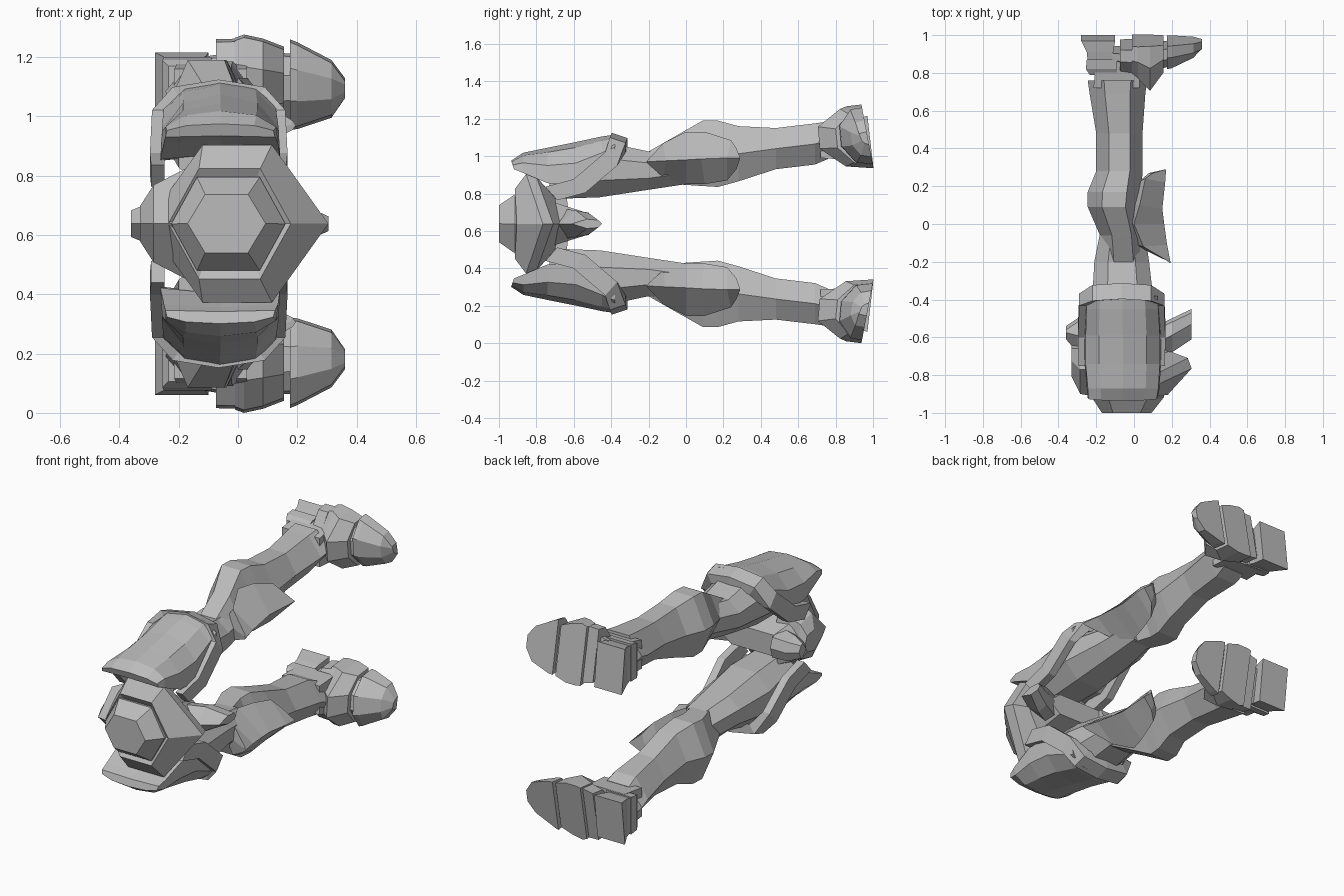
import bpy, bmesh

MID = 0.638  # the two legs mirror across this height

grey = bpy.data.materials.new("plain_grey")
grey.diffuse_color = (0.5, 0.5, 0.5, 1)


def loft(name, rings, mirror=True):
    """Skin closed rings of points, cap both ends, optionally mirror in z."""
    bm = bmesh.new()
    for flip in ((False, True) if mirror else (False,)):
        loops = [[bm.verts.new((x, y, 2 * MID - z if flip else z)) for x, y, z in r]
                 for r in rings]
        n = len(loops[0])
        for a, b in zip(loops, loops[1:]):
            for i in range(n):
                j = (i + 1) % n
                bm.faces.new((a[i], a[j], b[j], b[i]))
        bm.faces.new(loops[0])
        bm.faces.new(loops[-1])
    bmesh.ops.recalc_face_normals(bm, faces=bm.faces)
    mesh = bpy.data.meshes.new(name)
    bm.to_mesh(mesh)
    bm.free()
    mesh.materials.append(grey)
    obj = bpy.data.objects.new(name, mesh)
    bpy.context.collection.objects.link(obj)
    return obj


def hexa(y, x0, x1, z0, z1, frac=0.45, bend=0.0):
    """Hexagon across y with its points on the x sides; bend sweeps them back."""
    cx, cz, rx, rz = (x0 + x1) / 2, (z0 + z1) / 2, (x1 - x0) / 2, (z1 - z0) / 2
    shape = [(1, 0), (frac, 1), (-frac, 1), (-1, 0), (-frac, -1), (frac, -1)]
    return [(cx + u * rx, y + (bend if v == 0 else 0), cz + v * rz) for u, v in shape]


def box(y, x0, x1, z0, z1, tilt=0.0):
    return [(x0, y, z0), (x1, y, z0), (x1, y - tilt, z1), (x0, y - tilt, z1)]


def octa(y, x0, x1, z0, z1):
    cx, cz, rx, rz = (x0 + x1) / 2, (z0 + z1) / 2, (x1 - x0) / 2, (z1 - z0) / 2
    shape = [(1, .4), (.5, 1), (-.5, 1), (-1, .4), (-1, -.4), (-.5, -1), (.5, -1), (1, -.4)]
    return [(cx + u * rx, y, cz + v * rz) for u, v in shape]


def foot(x, z0, z1, top, recess=0.0):
    """Foot section across x: tilted sole at high y, arched instep at low y."""
    sole = lambda z: 1 - 0.19 * (z - 0.95) - recess
    w = z1 - z0
    side = top + (sole(z0) - top) * 0.5
    return [(x, sole(z0), z0), (x, sole(z1), z1), (x, side - .03, z1 - .01),
            (x, top, z0 + w * .68), (x, top + .01, z0 + w * .32), (x, side, z0 + .01)]


# Waist cap and flared belt collar
loft("waist", [hexa(-1, -.17, .093, .54, .737, .55),
               hexa(-.915, -.225, .16, .48, .795, .55),
               hexa(-.8, -.2, .14, .5, .77, .5)], False)
loft("belt_collar", [hexa(-.885, -.2, .14, .5, .776, .52),
                     hexa(-.915, -.235, .178, .452, .824, .5, .01),
                     hexa(-.855, -.31, .305, .372, .904, .38, .09),
                     hexa(-.80, -.30, .285, .385, .89, .38, .09),
                     hexa(-.70, -.22, .18, .5, .776, .5, .03)], False)

# Pelvis core with pointed guards front and back
loft("pelvis", [hexa(-.80, -.30, .2, .49, .786, .6), hexa(-.70, -.33, .2, .525, .751, .65),
                hexa(-.54, -.27, .16, .575, .70, .65)], False)


def guard(x, ya, yb, h):
    m = (ya + yb) / 2
    return [(x, ya, MID), (x, m, MID + h), (x, yb - .02, MID + h * .8), (x, yb, MID),
            (x, yb - .02, MID - h * .8), (x, m, MID - h)]


loft("front_guard", [guard(.08, -.74, -.56, .08), guard(.2, -.68, -.5, .072),
                     guard(.305, -.61, -.45, .025)], False)
loft("back_guard", [guard(-.2, -.74, -.5, .075), guard(-.3, -.68, -.5, .07),
                    guard(-.36, -.61, -.54, .045)], False)
loft("back_plate", [guard(-.15, -.92, -.62, .2), guard(-.285, -.9, -.64, .13),
                    guard(-.33, -.81, -.64, .06)], False)

# Thighs
loft("thigh", [octa(-.73, -.2, .09, .77, .96), octa(-.46, -.225, .11, .78, 1.08),
               octa(-.2, -.21, .08, .82, 1.025), octa(.0, -.17, .05, .85, 1.05)])


# Domed thigh armour
def arch(y, x0, x1, low, top, lift=0.0):
    c, r, h = (x0 + x1) / 2, (x1 - x0) / 2, top - low
    shape = [(-1, 0), (-.97, .5), (-.62, .87), (0, 1), (.62, .87), (.97, .5), (1, 0), (0, .1)]
    return [(c + u * r, y + lift * v, low + v * h) for u, v in shape]


loft("thigh_armour", [arch(-.92, -.245, .125, .93, .975, -.015),
                      arch(-.87, -.25, .135, .91, 1.018),
                      arch(-.74, -.262, .143, .855, 1.045),
                      arch(-.59, -.262, .143, .85, 1.075),
                      arch(-.45, -.258, .135, .93, 1.105),
                      arch(-.38, -.25, .13, .98, 1.115)])

# Raised rim running up the side, over the top and down the other side
half = [(.228, -.72, .80), (.232, -.57, .84), (.225, -.40, .985), (.155, -.365, 1.085)]
path = [(-.065 - x, y, z) for x, y, z in half] + [(-.065, -.355, 1.11)] \
     + [(-.065 + x, y, z) for x, y, z in reversed(half)]


def rim_section(x, y, z):
    inner = -.065 + (x + .065) * .8
    zi = z - (.05 if z > 1.05 else 0)
    top = z > 1.05  # the band lies flatter over the top
    a, b = (.042, .014) if top else (.032, .036)
    return [(x, y - a, z + b), (x, y + a, z - b),
            (inner, y + a, zi - b), (inner, y - a, zi + b)]


loft("thigh_rim", [rim_section(*p) for p in path])

# Knee joint, calf and shin
loft("lower_leg", [hexa(-.2, -.17, .06, .87, 1.025), hexa(-.06, -.18, .05, .85, 1.105),
                   hexa(.09, -.245, .03, .84, 1.19), hexa(.17, -.245, .04, .835, 1.19),
                   hexa(.28, -.2, .045, .865, 1.16), hexa(.48, -.2, .045, .93, 1.15),
                   hexa(.69, -.235, .06, .955, 1.175), hexa(.76, -.245, .07, .985, 1.185)])

# Kneecap plate: a ridge with pointed ends
loft("knee_plate", [
    [(.195, -.21, .97), (.185, -.2, .985), (.175, -.195, .97), (.185, -.2, .955)],
    [(.175, -.11, .975), (.05, -.12, 1.07), (-.02, -.10, .97), (.05, -.12, .885)],
    [(.16, 0, .98), (.0, 0, 1.13), (-.04, 0, .98), (.0, 0, .85)],
    [(.15, .08, .985), (.03, .1, 1.13), (-.03, .1, .985), (.03, .1, .85)],
    [(.165, .22, .99), (.06, .24, 1.085), (.02, .22, .99), (.06, .22, .87)],
    [(.17, .29, .99), (.1, .27, 1.04), (.08, .27, .99), (.1, .27, .93)]])

# Ankle and heel block
loft("ankle", [box(.72, -.215, .03, .99, 1.16), box(.86, -.2, .03, .98, 1.19)])
loft("heel_cuff", [box(.79, -.235, -.09, 1.0, 1.17), box(.82, -.255, -.09, .985, 1.19),
                   box(.87, -.25, -.09, .98, 1.2)])
loft("heel", [box(.86, -.245, -.11, .99, 1.185), box(.91, -.25, -.11, .975, 1.2),
              box(1.0, -.28, -.1, .957, 1.215, .03)])

# Foot: recessed straps between arch, instep and toe cap
loft("arch_strap", [foot(-.12, 1.0, 1.2, .86, .05), foot(-.06, .98, 1.21, .83, .05)])
loft("arch", [foot(-.075, .965, 1.26, .80, .02), foot(-.01, .95, 1.262, .79, .02)])
loft("instep", [foot(-.01, .94, 1.265, .785), foot(.02, .935, 1.276, .77),
                foot(.085, .935, 1.262, .705), foot(.155, .955, 1.235, .80)])
loft("toe_strap", [foot(.13, .975, 1.215, .82, .025), foot(.195, .98, 1.21, .835, .025)])
loft("toe_cap", [foot(.175, .955, 1.26, .82), foot(.2, .957, 1.25, .825),
                 foot(.315, .995, 1.19, .88), foot(.36, 1.06, 1.13, .93)])
